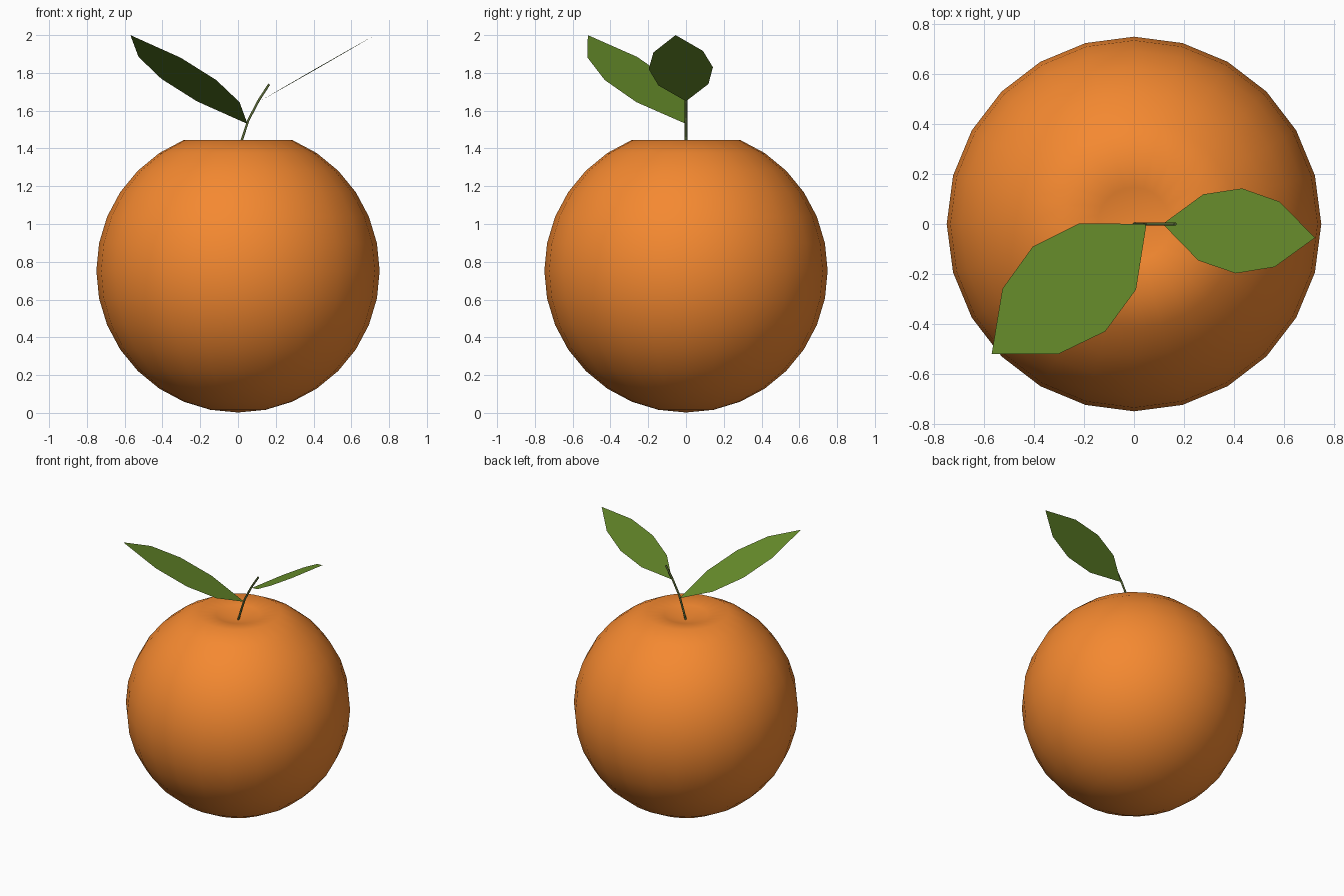
import bpy, bmesh, math
from mathutils import Vector

if "Cube" in bpy.data.objects:
    bpy.data.objects.remove(bpy.data.objects["Cube"])


def material(name, rgb):
    m = bpy.data.materials.new(name)
    m.diffuse_color = (*rgb, 1)
    m.use_nodes = True
    m.node_tree.nodes["Principled BSDF"].inputs["Base Color"].default_value = m.diffuse_color
    return m


def mesh_object(name, bm, mat, smooth=False):
    me = bpy.data.meshes.new(name)
    bm.to_mesh(me)
    bm.free()
    me.materials.append(mat)
    for p in me.polygons:
        p.use_smooth = smooth
    ob = bpy.data.objects.new(name, me)
    bpy.context.collection.objects.link(ob)
    return ob


peel = material("orange_peel", (0.91, 0.25, 0.03))
green = material("leaf_green", (0.145, 0.283, 0.026))
bark = material("stem_green", (0.10, 0.14, 0.035))

# Fruit: low-poly smooth sphere with its top rings pressed into a dimple
R, CZ = 0.75, 0.752
bm = bmesh.new()
bmesh.ops.create_uvsphere(bm, u_segments=24, v_segments=16, radius=R)
for v in bm.verts:
    r = math.hypot(v.co.x, v.co.y)
    v.co.z += CZ
    if v.co.z > CZ + 0.5:
        if r < 0.05:
            v.co.z = 1.385
        elif r < 0.2:
            v.co.z = 1.425
mesh_object("fruit", bm, peel, smooth=True)

# Stem: thin curved tube rising from the dimple
cu = bpy.data.curves.new("stem", "CURVE")
cu.dimensions = "3D"
cu.bevel_depth = 0.007
cu.bevel_resolution = 1
cu.use_fill_caps = True
path = [(0, 1.375), (0.022, 1.45), (0.055, 1.55), (0.11, 1.655), (0.165, 1.74)]
sp = cu.splines.new("POLY")
sp.points.add(len(path) - 1)
for pt, (x, z) in zip(sp.points, path):
    pt.co = (x, 0, z, 1)
cu.materials.append(bark)
bpy.context.collection.objects.link(bpy.data.objects.new("stem", cu))


# Leaves: flat eight-sided blades from base to tip
def leaf(name, base, tip, side):
    base, tip, side = Vector(base), Vector(tip), Vector(side)
    stations = [(0.25, 0.78), (0.5, 1.0), (0.75, 0.77)]
    right = [base.lerp(tip, t) + side * w for t, w in stations]
    left = [base.lerp(tip, t) - side * w for t, w in reversed(stations)]
    bm = bmesh.new()
    bm.faces.new([bm.verts.new(p) for p in [base, *right, tip, *left]])
    mesh_object(name, bm, green)


leaf("large_leaf", (0.05, 0, 1.53), (-0.57, -0.52, 2.0), (-0.145, 0.17, 0.003))
leaf("small_leaf", (0.115, 0, 1.65), (0.725, -0.055, 2.0), (-0.0125, -0.17, -0.005))
